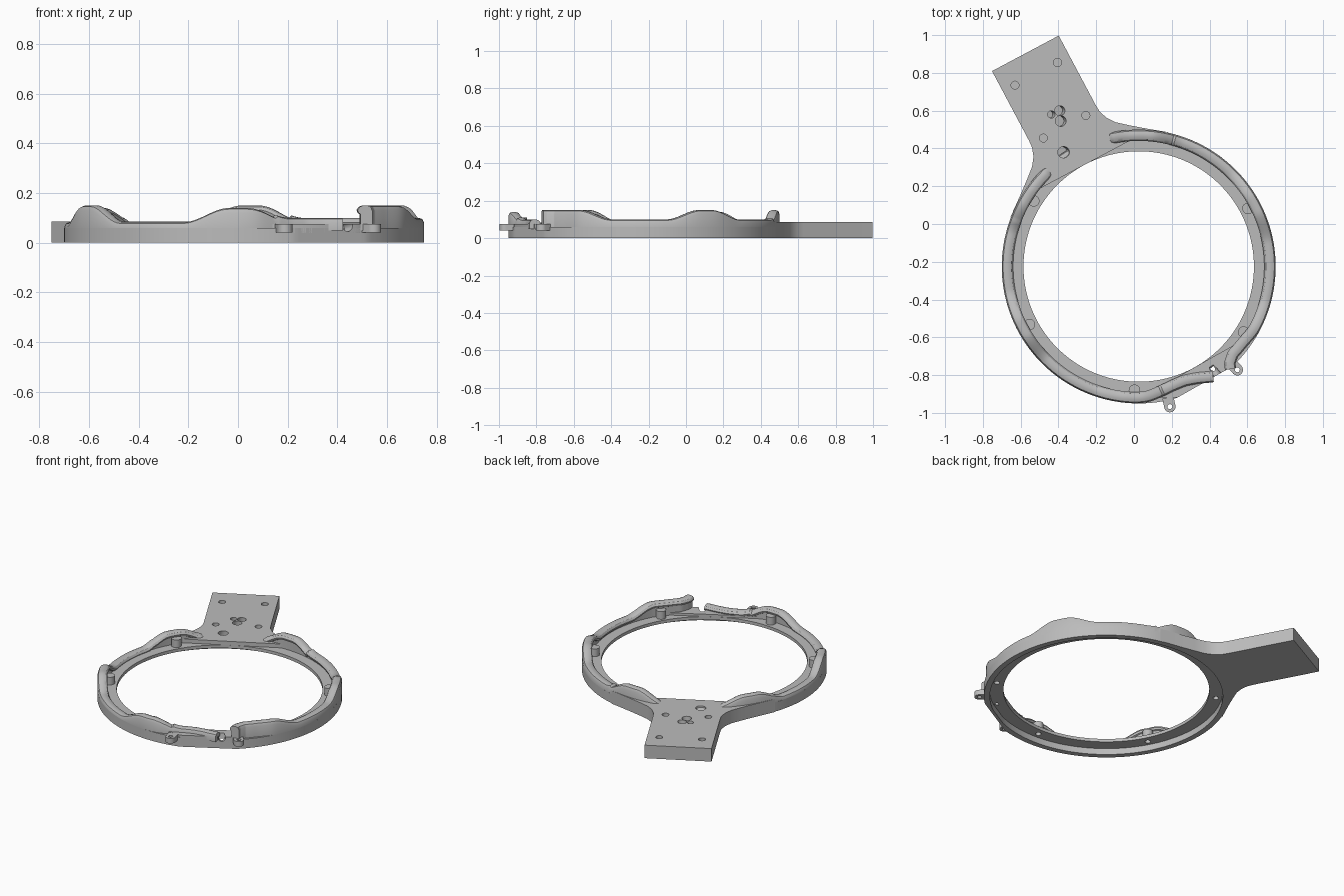
import bpy, bmesh, math
from mathutils import Vector, Matrix

old = bpy.data.objects.get("Cube")
if old:
    bpy.data.objects.remove(old, do_unlink=True)

grey = bpy.data.materials.new("plain grey")
grey.use_nodes = True
grey.diffuse_color = (0.5, 0.5, 0.5, 1)
grey.node_tree.nodes["Principled BSDF"].inputs["Base Color"].default_value = (0.5, 0.5, 0.5, 1)

CX, CY = 0.025, -0.225          # ring centre
HOLE, RECESS, OUTER = 0.61, 0.69, 0.725
FLOOR, STEP = 0.04, 0.06        # underside and top of the inner flange
ARM, GAP = 118, 299.5           # directions of the arm and of the strap gap
CHORD = 0.705


def polar(angle, r):
    a = math.radians(angle)
    return Vector((CX + r * math.cos(a), CY + r * math.sin(a), 0))


def local(direction, u, v):
    """Point u outward along a direction and v across it."""
    a = math.radians(direction)
    return Vector((CX + u * math.cos(a) + v * math.sin(a),
                   CY + u * math.sin(a) - v * math.cos(a), 0))


def finish(name, bm):
    bmesh.ops.recalc_face_normals(bm, faces=bm.faces)
    mesh = bpy.data.meshes.new(name)
    bm.to_mesh(mesh)
    bm.free()
    mesh.materials.append(grey)
    ob = bpy.data.objects.new(name, mesh)
    bpy.context.collection.objects.link(ob)
    return ob


def smooth(ob):
    bpy.ops.object.select_all(action='DESELECT')
    ob.select_set(True)
    bpy.context.view_layer.objects.active = ob
    bpy.ops.object.shade_smooth_by_angle(angle=math.radians(32))


def prism(name, points, z0, z1):
    bm = bmesh.new()
    face = bm.faces.new([bm.verts.new((p.x, p.y, z0)) for p in points])
    top = bmesh.ops.extrude_face_region(bm, geom=[face])["geom"]
    verts = [g for g in top if isinstance(g, bmesh.types.BMVert)]
    bmesh.ops.translate(bm, verts=verts, vec=(0, 0, z1 - z0))
    return finish(name, bm)


def cylinder(name, centre, r, depth, rot=None, sides=32):
    bm = bmesh.new()
    m = Matrix.Translation(centre) @ (rot or Matrix())
    bmesh.ops.create_cone(bm, cap_ends=True, segments=sides, radius1=r,
                          radius2=r, depth=depth, matrix=m)
    return finish(name, bm)


def cut(ob, centre, r, depth, rot=None, sides=32):
    cutter = cylinder("cutter", centre, r, depth, rot, sides)
    cutter.hide_render = True
    mod = ob.modifiers.new("cut", 'BOOLEAN')
    mod.operation, mod.solver, mod.object = 'DIFFERENCE', 'EXACT', cutter
    bpy.context.view_layer.objects.active = ob
    bpy.ops.object.modifier_apply(modifier=mod.name)
    bpy.data.objects.remove(cutter, do_unlink=True)


def loft(name, rings, closed):
    bm = bmesh.new()
    loops = [[bm.verts.new(p) for p in ring] for ring in rings]
    n = len(loops[0])
    pairs = list(zip(loops, loops[1:])) + ([(loops[-1], loops[0])] if closed else [])
    for a, b in pairs:
        for i in range(n):
            j = (i + 1) % n
            bm.faces.new((a[i], a[j], b[j], b[i]))
    if not closed:
        bm.faces.new(loops[0])
        bm.faces.new(loops[-1])
    return finish(name, bm)


# Base ring: thin flange, recessed underside, outer skirt flattened at the gap
def base_section(angle):
    off = abs(angle - GAP)
    edge = OUTER if off > 13.5 else CHORD / math.cos(math.radians(off))
    inner = min(RECESS, edge - 0.02)
    shape = [(HOLE, FLOOR), (inner, FLOOR), (inner, 0), (edge, 0), (edge, STEP), (HOLE, STEP)]
    return [polar(angle, r) + Vector((0, 0, z)) for r, z in shape]


base = loft("base_ring", [base_section(a * 1.5) for a in range(240)], True)

# Wavy rail: a lipped wall whose height swells every sixty degrees
PATH = [(312, .73), (313.2, .705), (317, .683), (324, .684), (331, .697), (629, .697),
        (634, .692), (640, .672), (646, .656), (652, .652), (658, .67), (664, .705)]


def path_radius(a):
    for (a0, r0), (a1, r1) in zip(PATH, PATH[1:]):
        if a <= a1:
            return r0 + (r1 - r0) * (a - a0) / (a1 - a0)
    return PATH[-1][1]


def ease(t):
    t = min(1, max(0, t))
    return t * t * (3 - 2 * t)


def rail_height(a):
    low = 0.1 if a < 435 or a > 640 else 0.083
    if 462 < a < 494:
        low = 0.075
    if a < 328:
        return 0.15
    off = abs((a - 28 + 30) % 60 - 30)
    peak = 0.14 if 495 < a < 520 or a > 600 else 0.15
    if a > 649:
        return low
    return low + (peak - low) * ease((18 - off) / 15)


angles = [312 + i * 0.4 for i in range(15)] + [318 + i for i in range(347)]
spine = [polar(a, path_radius(a)) for a in angles]
for _ in range(3):
    spine = [spine[0]] + [(p + q * 2 + r) / 4 for p, q, r in zip(spine, spine[1:], spine[2:])] + [spine[-1]]
sections = []
for i, a in enumerate(angles):
    t = (spine[min(i + 1, len(spine) - 1)] - spine[max(i - 1, 0)]).normalized()
    out = Vector((t.y, -t.x, 0))
    h = rail_height(a)
    shape = [(.028, .05), (.028, h - .02), (.021, h - .005), (.008, h), (-.01, h),
             (-.024, h - .006), (-.032, h - .018), (-.028, h - .03), (-.02, h - .034), (-.02, .05)]
    if h < 0.09:
        shape = [(o, min(z, h)) for o, z in shape]
    sections.append([spine[i] + out * o + Vector((0, 0, z)) for o, z in shape])
rail = loft("wavy_rail", sections, False)

# Mounting arm with flared fillets into the ring
half = [(.61, .39), (.49, .535), (.543, .487), (.59, .425), (.635, .367), (.685, .305), (.732, .25),
        (.775, .219), (.82, .203), (.86, .2), (1.278, .2)]
half.pop(1)
outline = [local(ARM, u, v) for u, v in half]
outline += [local(ARM, u, -v) for u, v in reversed(half)]
arm = prism("mounting_arm", outline, 0, 0.085)
cut(arm, (CX, CY, -0.16), RECESS, 0.4, sides=160)
for x, y in ((-.63, .735), (-.405, .855), (-.255, .575), (-.48, .455)):
    cut(arm, (x, y, 0.085), 0.021, 0.06)
for x, y, r in ((-.39, .6, .026), (-.435, .58, .019), (-.385, .545, .028), (-.37, .38, .03)):
    cut(arm, (x, y, 0.095), r, 0.11, Matrix.Rotation(0.25, 4, 'Y'))

# Strap block filling the gap between the rail ends
block = prism("strap_block", [local(GAP, u, v) for u, v in
              ((HOLE, -.33), (CHORD, -.165), (CHORD, .165), (HOLE, .33))], FLOOR, 0.075)
aim = math.radians(306)
tilt = Matrix.Rotation(aim, 4, 'Z') @ Matrix.Rotation(math.pi / 2 - 0.2, 4, 'Y')
for part in (block, base):
    cut(part, polar(306, 0.71) + Vector((0, 0, 0.068)), 0.022, 0.11, tilt)

# Pegs on the flange, drilled from below
for k in (0, 2, 3, 4, 5):
    spot = polar(28 + 60 * k, 0.655)
    peg = cylinder("flange_peg", spot + Vector((0, 0, 0.0775)), 0.03, 0.065)
    for part in (peg, base):
        cut(part, spot + Vector((0, 0, 0.05)), 0.017, 0.08)
    smooth(peg)

# Two eyelet lugs on the outside of the gap
for x, y in ((.19, -.967), (.547, -.772)):
    c = Vector((x, y, 0))
    d = (c - Vector((CX, CY, 0))).normalized()
    s = Vector((-d.y, d.x, 0))
    rim = [c + (d * math.sin(math.pi * i / 16) + s * math.cos(math.pi * i / 16)) * 0.03 for i in range(17)]
    lug = prism("eyelet_lug", [c + s * 0.03 - d * 0.05] + rim + [c - s * 0.03 - d * 0.05], 0.042, 0.075)
    cut(lug, (x, y, 0.06), 0.013, 0.1)
    smooth(lug)

for part in (base, rail, arm, block):
    smooth(part)
